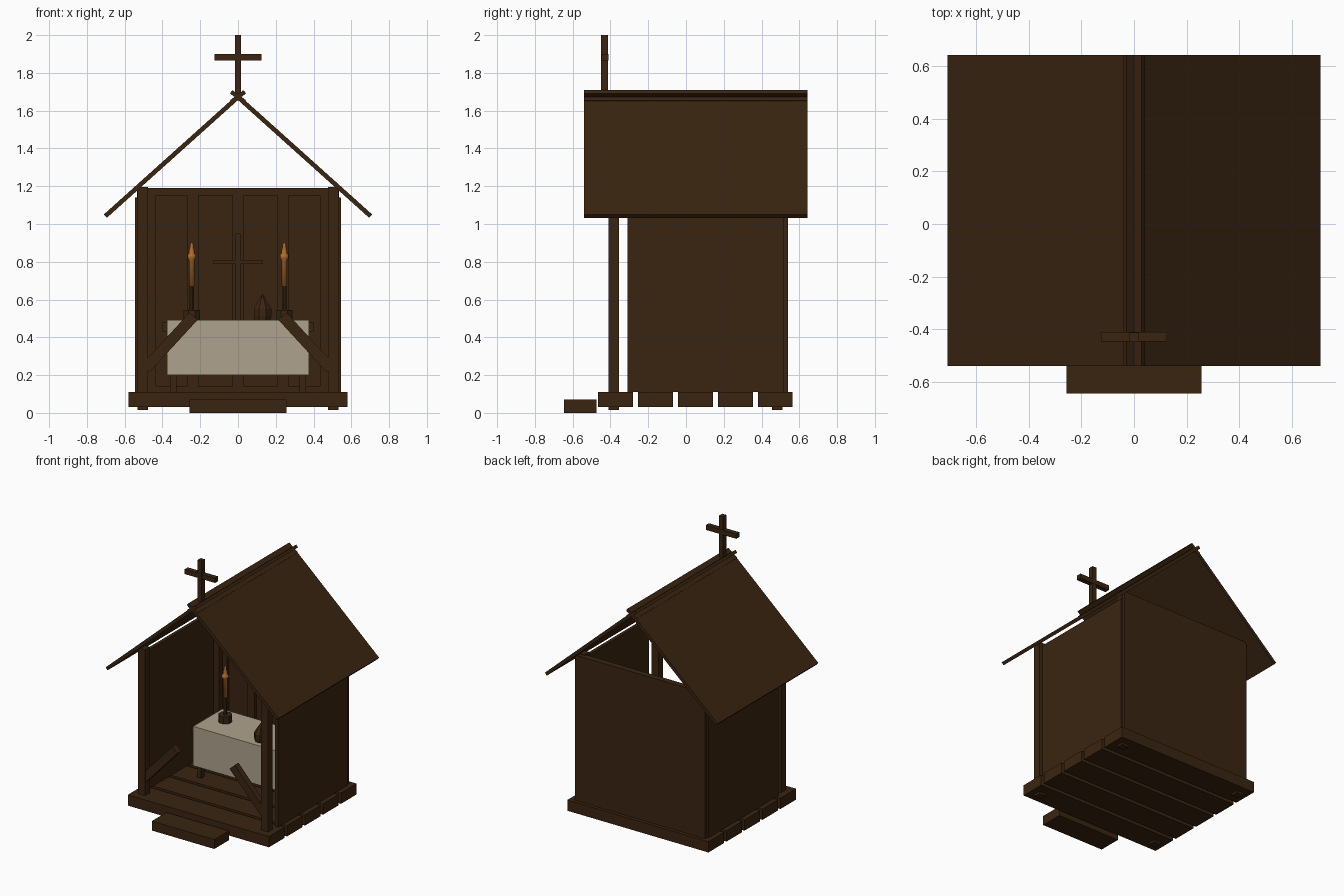
import bpy, bmesh, math
from mathutils import Matrix, Vector

if "Cube" in bpy.data.objects:
    bpy.data.objects.remove(bpy.data.objects["Cube"])


def material(name, rgb):
    m = bpy.data.materials.new(name)
    m.diffuse_color = (*rgb, 1)
    m.use_nodes = True
    m.node_tree.nodes["Principled BSDF"].inputs["Base Color"].default_value = m.diffuse_color
    return m


WOOD = material("dark_wood", (0.042, 0.018, 0.0055))
CLOTH = material("linen_cloth", (0.42, 0.36, 0.27))
WAX = material("amber_wax", (0.42, 0.15, 0.027))


def finish(name, bm, mat):
    bmesh.ops.recalc_face_normals(bm, faces=bm.faces[:])
    me = bpy.data.meshes.new(name)
    bm.to_mesh(me)
    bm.free()
    me.materials.append(mat)
    ob = bpy.data.objects.new(name, me)
    bpy.context.collection.objects.link(ob)
    return ob


def box(name, x, y, z, mat=WOOD):
    """Box from (low, high) ranges."""
    bm = bmesh.new()
    size = [b - a for a, b in (x, y, z)]
    mid = [(a + b) / 2 for a, b in (x, y, z)]
    bmesh.ops.create_cube(bm, size=1, matrix=Matrix.Translation(mid) @ Matrix.Diagonal((*size, 1)))
    return finish(name, bm, mat)


def bar(name, p, q, y, thick):
    """Plank whose centre line runs p -> q in the xz plane, spanning y."""
    a, b = Vector((p[0], 0, p[1])), Vector((q[0], 0, q[1]))
    d = b - a
    m = (Matrix.Translation((a + b) / 2 + Vector((0, (y[0] + y[1]) / 2, 0)))
         @ Matrix.Rotation(-math.atan2(d.z, d.x), 4, 'Y')
         @ Matrix.Diagonal((d.length, y[1] - y[0], thick, 1)))
    bm = bmesh.new()
    bmesh.ops.create_cube(bm, size=1, matrix=m)
    return finish(name, bm, WOOD)


def lathe(name, x, y, profile, sides, mat, smooth=False):
    """Turn (radius, z) points around a vertical axis."""
    bm = bmesh.new()
    rings = []
    for r, z in profile:
        if r == 0:
            rings.append([bm.verts.new((x, y, z))] * sides)
        else:
            angles = [2 * math.pi * (i + 0.5) / sides for i in range(sides)]
            rings.append([bm.verts.new((x + r * math.cos(t), y + r * math.sin(t), z)) for t in angles])
    for lo, hi in zip(rings, rings[1:]):
        for i in range(sides):
            j = (i + 1) % sides
            bm.faces.new(list(dict.fromkeys((lo[i], lo[j], hi[j], hi[i]))))
    for ring in (rings[0], rings[-1]):
        if ring[0] is not ring[1]:
            bm.faces.new(ring)
    ob = finish(name, bm, mat)
    if smooth:
        for p in ob.data.polygons:
            p.use_smooth = True
    return ob


# floor planks and step
for i in range(5):
    y0 = -0.465 + i * 0.2115
    box("floor_plank", (-0.58, 0.58), (y0, y0 + 0.184), (0.03, 0.11))
box("step", (-0.257, 0.257), (-0.645, -0.475), (0, 0.07))

# back wall with raised frame on the inside
box("back_wall", (-0.535, 0.535), (0.515, 0.54), (0.11, 1.19))
for x in (-0.465, -0.24, 0, 0.24, 0.465):
    box("wall_batten", (x - 0.03, x + 0.03), (0.495, 0.515), (0.14, 1.15))
for z in ((0.11, 0.14), (1.15, 1.19)):
    box("wall_rail", (-0.5, 0.5), (0.495, 0.515), z)

# ridge caps, roof, side walls, posts and braces on both sides
for s in (-1, 1):
    def span(a, b):
        return tuple(sorted((s * a, s * b)))
    box("side_wall", span(0.52, 0.545), (-0.31, 0.515), (0.11, 1.14))
    for y in (-0.41, 0.455):
        box("corner_post", span(0.476, 0.533), (y, y + 0.055), (0.015, 1.195))
    bar("brace", (s * 0.49, 0.235), (s * 0.235, 0.512), (-0.405, -0.36), 0.058)
    bar("roof_panel", (0, 1.672), (s * 0.702, 1.042), (-0.54, 0.643), 0.024)
    bar("ridge_cap", (-s * 0.036, 1.71 - 0.064), (s * 0.036, 1.70), (-0.54, 0.643), 0.022)

# roof cross
box("roof_cross_upright", (-0.017, 0.017), (-0.45, -0.413), (1.66, 2.0))
box("roof_cross_arm", (-0.125, 0.125), (-0.448, -0.411), (1.866, 1.901))

# altar table
box("altar_top", (-0.4, 0.4), (0.02, 0.34), (0.43, 0.482))
for x in (-0.343, 0.343):
    for y in (0.05, 0.31):
        box("altar_leg", (x - 0.018, x + 0.018), (y - 0.018, y + 0.018), (0.11, 0.43))

# cloth draped over the front and back
box("cloth_top", (-0.375, 0.375), (0.01, 0.35), (0.482, 0.492), CLOTH)
for y in (0.01, 0.342):
    box("cloth_drape", (-0.375, 0.375), (y, y + 0.008), (0.2, 0.485), CLOTH)

# altar cross
box("altar_cross_upright", (-0.013, 0.013), (0.29, 0.312), (0.49, 0.95))
box("altar_cross_arm", (-0.13, 0.13), (0.289, 0.311), (0.787, 0.81))

# candles on stands
for x in (-0.245, 0.245):
    lathe("candle_base", x, 0.2, [(0.048, 0.49), (0.048, 0.545)], 8, WOOD)
    lathe("candle_stem", x, 0.2, [(0.013, 0.54), (0.013, 0.67)], 8, WOOD)
    lathe("candle", x, 0.2, [(0.015, 0.67), (0.016, 0.81), (0.024, 0.82), (0.024, 0.835),
                             (0.014, 0.845), (0.015, 0.86), (0.009, 0.88), (0.010, 0.888),
                             (0, 0.907)], 16, WAX, True)

# small lidded vessel with a pointed top
lathe("vessel", 0.13, 0.09, [(0.045, 0.49), (0.05, 0.51), (0.05, 0.55), (0.045, 0.56), (0, 0.63)], 8, WOOD)
